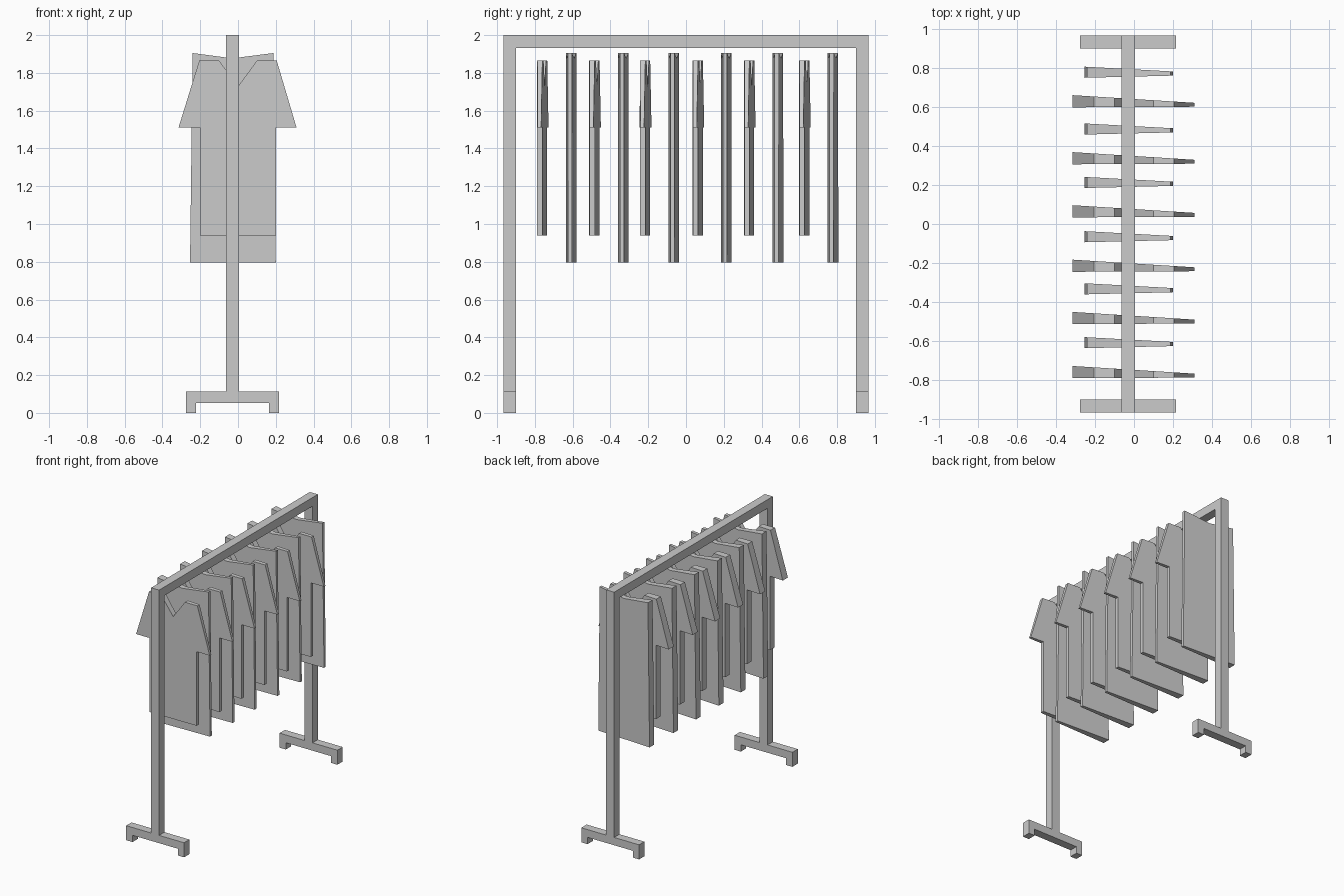
import bpy, bmesh

if "Cube" in bpy.data.objects:
    bpy.data.objects.remove(bpy.data.objects["Cube"])

CX = -0.03  # centre line of the rack


def make_object(name, bm):
    bmesh.ops.recalc_face_normals(bm, faces=bm.faces[:])
    mesh = bpy.data.meshes.new(name)
    bm.to_mesh(mesh)
    bm.free()
    obj = bpy.data.objects.new(name, mesh)
    bpy.context.collection.objects.link(obj)


def extrude_profile(name, pts, front, back):
    """Solid from an outline; front/back give y as functions of x."""
    bm = bmesh.new()
    f, b = [[bm.verts.new(((p[0], y(p[0]), p[1]) if axis == 'x' else (y(p[0]), p[0], p[1])))
             for p in pts] for y, axis in ((front, 'x'), (back, 'x'))]
    bm.faces.new(f)
    bm.faces.new(b[::-1])
    n = len(pts)
    for i in range(n):
        j = (i + 1) % n
        bm.faces.new((f[i], b[i], b[j], f[j]))
    make_object(name, bm)


def box(name, x0, x1, y0, y1, z0, z1):
    extrude_profile(name, [(x0, z0), (x1, z0), (x1, z1), (x0, z1)],
                    lambda x: y0, lambda x: y1)


# Rack: top rail, then a post and a notched foot at each end
box("top_rail", CX - 0.034, CX + 0.034, -0.965, 0.965, 1.933, 2.0)
foot = [(-0.255, 0), (-0.2, 0), (-0.2, 0.052), (0.2, 0.052), (0.2, 0),
        (0.255, 0), (0.255, 0.112), (-0.255, 0.112)]
foot = [(CX + x * 0.965, z) for x, z in foot]
for side, y0, y1 in (("front", -0.965, -0.9), ("back", 0.9, 0.965)):
    box(side + "_post", CX - 0.034, CX + 0.034, y0, y1, 0.112, 1.933)
    extrude_profile(side + "_foot", foot, lambda x: y0, lambda x: y1)

# Garment outlines
shirt = [(-0.315, 1.51), (-0.205, 1.865), (-0.1, 1.865), (0.0, 1.728), (0.1, 1.865),
         (0.205, 1.865), (0.31, 1.51), (0.2, 1.51), (0.2, 0.94), (-0.2, 0.94), (-0.2, 1.51)]
dress = [(-0.24, 1.905), (-0.03, 1.877), (0.187, 1.905), (0.2, 0.795), (-0.254, 0.795)]


def taper(y, left, right, half):
    """Straight line in x, from y+left at x=-half to y+right at x=+half."""
    return lambda x: y + left + (right - left) * (x + half) / (2 * half)


# Shirts and long dresses alternate along the rail, thinner toward +x
for i, y in enumerate((-0.79, -0.513, -0.245, 0.034, 0.306, 0.598)):
    extrude_profile(f"shirt_{i + 1}", shirt,
                    taper(y, 0, 0.003, 0.31), taper(y, 0.062, 0.023, 0.31))
for i, y in enumerate((-0.636, -0.36, -0.093, 0.185, 0.459, 0.75)):
    extrude_profile(f"dress_{i + 1}", dress,
                    taper(y, 0, 0.011, 0.23), taper(y, 0.055, 0.03, 0.23))
